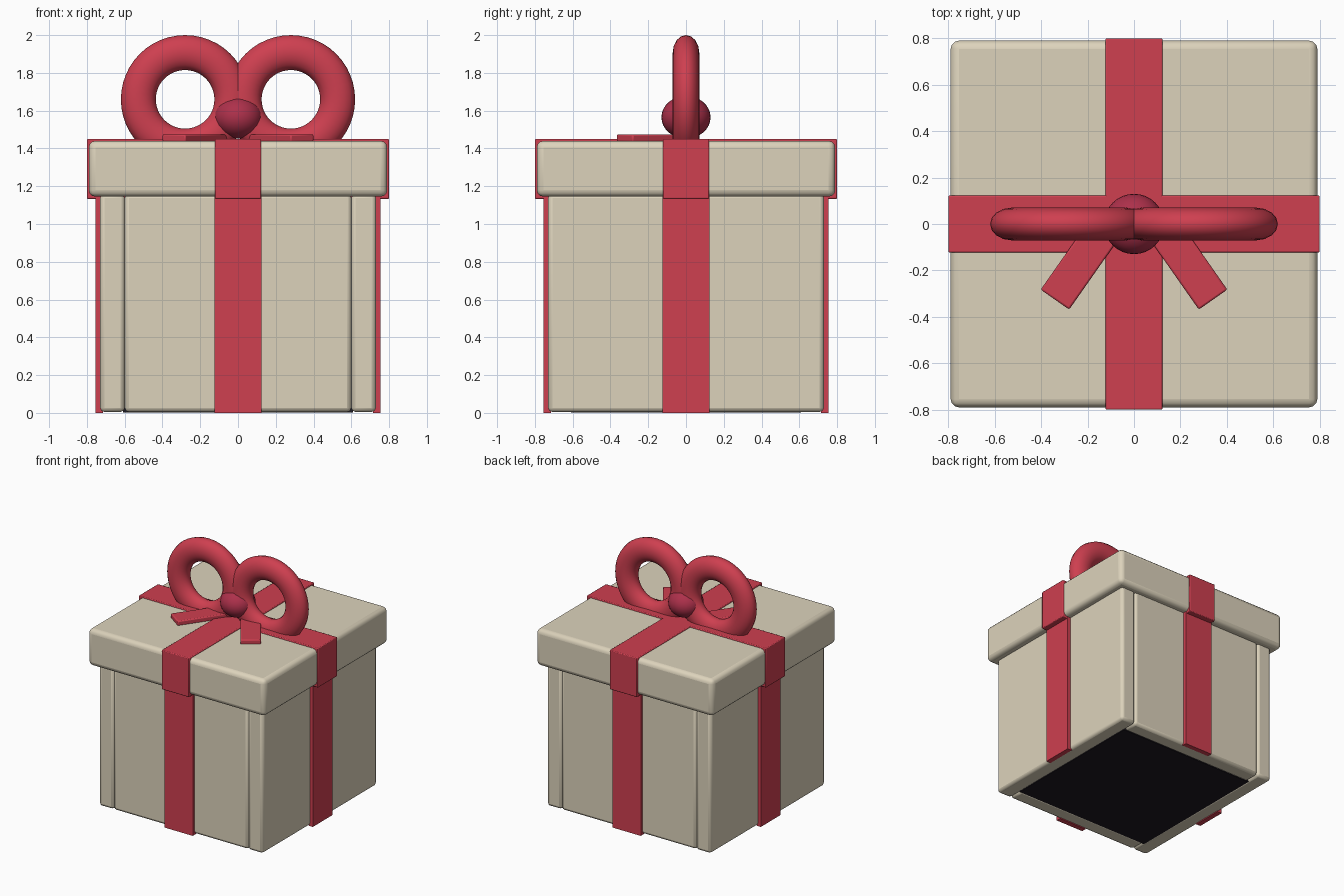
import bpy, math

if "Cube" in bpy.data.objects:
    bpy.data.objects.remove(bpy.data.objects["Cube"])


def material(name, rgb):
    m = bpy.data.materials.new(name)
    m.diffuse_color = (*rgb, 1)
    m.use_nodes = True
    m.node_tree.nodes["Principled BSDF"].inputs["Base Color"].default_value = m.diffuse_color
    return m


PAPER = material("paper", (0.72, 0.65, 0.50))
RED = material("ribbon_red", (0.62, 0.05, 0.08))
DEEP_RED = material("knot_red", (0.42, 0.03, 0.07))
DARK = material("dark_inside", (0.012, 0.009, 0.014))


def finish(name, mat, angle=40):
    o = bpy.context.object
    o.name = name
    o.data.materials.append(mat)
    bpy.ops.object.shade_smooth_by_angle(angle=math.radians(angle))
    return o


def box(name, lo, hi, mat, bevel=0.0, segments=2, turn=0.0):
    """Bevelled box between two corners, optionally turned about z."""
    bpy.ops.mesh.primitive_cube_add(
        size=1, location=[(a + b) / 2 for a, b in zip(lo, hi)])
    o = bpy.context.object
    o.scale = [b - a for a, b in zip(lo, hi)]
    bpy.ops.object.transform_apply(location=False, rotation=False, scale=True)
    o.rotation_euler.z = turn
    finish(name, mat)
    if bevel:
        b = o.modifiers.new("bevel", "BEVEL")
        b.width, b.segments = bevel, segments
    return o


# Body: floor, full-depth side walls, front and back walls set between them
box("floor", (-0.61, -0.61, 0.003), (0.61, 0.61, 0.08), DARK)
for s, side, face in ((-1, "left", "front"), (1, "right", "back")):
    a, b = sorted((s * 0.60, s * 0.73))
    box(side + "_wall", (a, -0.73, 0.005), (b, 0.73, 1.16), PAPER, 0.022)
    box(face + "_wall", (-0.60, a, 0.005), (0.60, b, 1.16), PAPER, 0.022)
    # Vertical ribbons on the walls
    a, b = sorted((s * 0.715, s * 0.755))
    box(side + "_ribbon", (a, -0.125, 0), (b, 0.125, 1.15), RED)
    box(face + "_ribbon", (-0.125, a, 0), (0.125, b, 1.15), RED)

# Lid and the two ribbons crossing it
box("lid", (-0.79, -0.79, 1.145), (0.79, 0.79, 1.44), PAPER, 0.035, 3)
box("lid_ribbon_across", (-0.80, -0.123, 1.133), (0.80, 0.123, 1.45), RED, 0.006)
box("lid_ribbon_along", (-0.123, -0.80, 1.133), (0.123, 0.80, 1.45), RED, 0.006)

# Bow loops and ribbon tails
for s, side in ((-1, "left"), (1, "right")):
    bpy.ops.mesh.primitive_torus_add(
        major_radius=0.2475, minor_radius=0.0925, major_segments=48,
        minor_segments=16, location=(s * 0.28, 0, 1.66),
        rotation=(math.pi / 2, 0, 0))
    bpy.context.object.scale.z = 0.76
    finish(side + "_bow_loop", RED, 60)
    cx, cy = s * 0.226, -0.162
    box(side + "_bow_tail", (cx - 0.2, cy - 0.075, 1.435),
        (cx + 0.2, cy + 0.075, 1.475), RED, 0.008, turn=-s * math.radians(55))

# Knot
bpy.ops.mesh.primitive_uv_sphere_add(
    segments=32, ring_count=16, radius=0.13, location=(0, 0, 1.565))
bpy.context.object.scale.z = 0.87
finish("bow_knot", DEEP_RED, 60)
